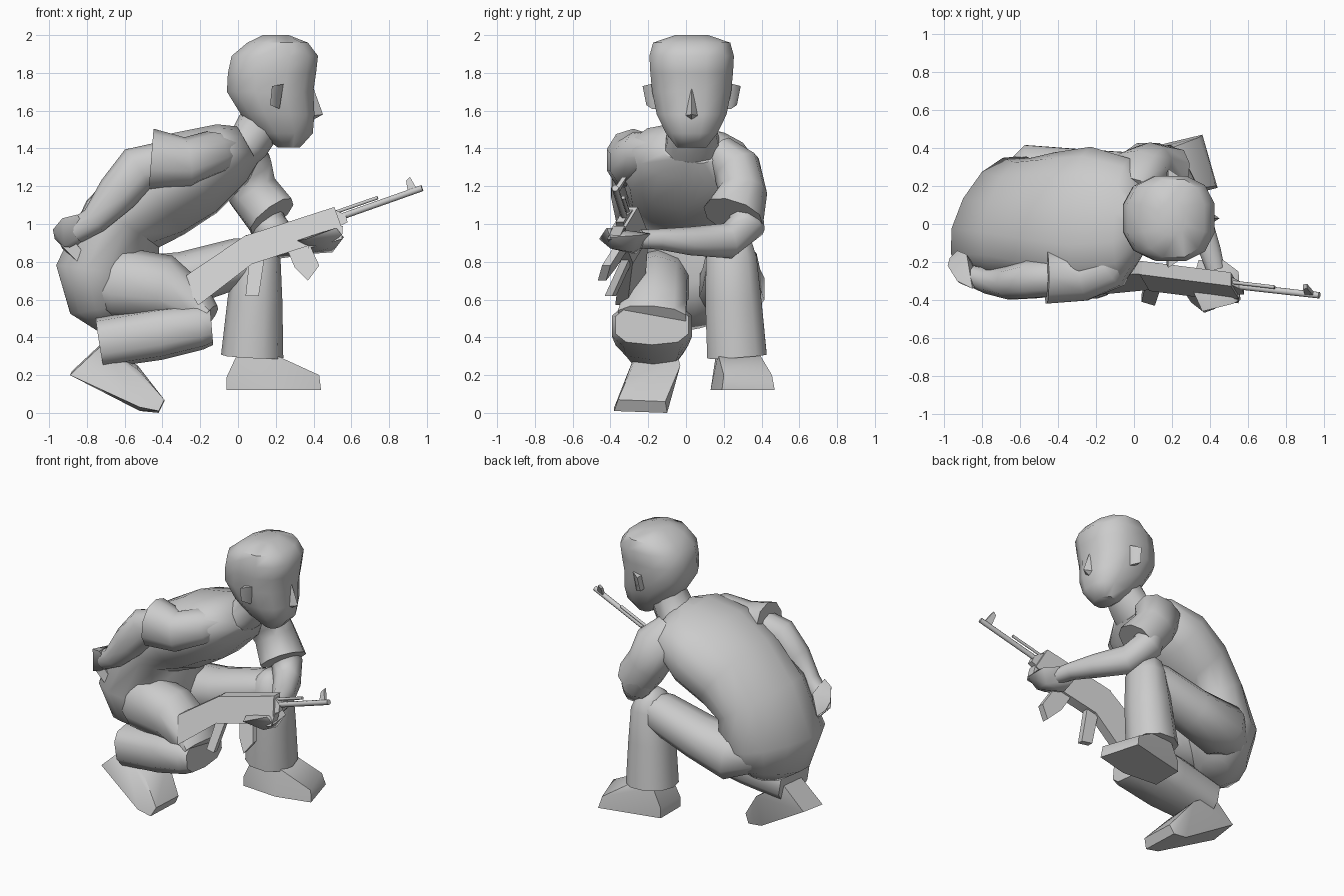
import bpy, bmesh, math
from mathutils import Vector


def finish(name, bm, angle=50):
    bmesh.ops.recalc_face_normals(bm, faces=bm.faces)
    me = bpy.data.meshes.new(name)
    bm.to_mesh(me)
    bm.free()
    ob = bpy.data.objects.new(name, me)
    bpy.context.collection.objects.link(ob)
    bpy.ops.object.select_all(action='DESELECT')
    ob.select_set(True)
    bpy.context.view_layer.objects.active = ob
    bpy.ops.object.shade_smooth_by_angle(angle=math.radians(angle))
    return ob


def loft(name, rings, side=(0, 1, 0), n=10, p=0.9, tan=None, angle=50):
    """Skin rings (x, y, z, side radius, other radius[, yaw skew]) along a path."""
    bm = bmesh.new()
    c = [Vector(r[:3]) for r in rings]
    loops = []
    for i, r in enumerate(rings):
        t = Vector(tan) if tan else (c[min(i + 1, len(c) - 1)] - c[max(i - 1, 0)])
        t.normalize()
        s = Vector((r[5], 1, 0)) if len(r) > 5 else Vector(side)
        s = (s - t * s.dot(t)).normalized()
        u = t.cross(s)
        loop = []
        for k in range(n):
            a = 2 * math.pi * (k + 0.5) / n
            ca, sa = math.cos(a), math.sin(a)
            ca = math.copysign(abs(ca) ** p, ca)
            sa = math.copysign(abs(sa) ** p, sa)
            loop.append(bm.verts.new(c[i] + s * ca * r[3] + u * sa * r[4]))
        loops.append(loop)
    for A, B in zip(loops, loops[1:]):
        for k in range(n):
            bm.faces.new((A[k], A[(k + 1) % n], B[(k + 1) % n], B[k]))
    bm.faces.new(loops[0])
    bm.faces.new(loops[-1])
    return finish(name, bm, angle)


def hull(name, pts, angle=55):
    bm = bmesh.new()
    for q in pts:
        bm.verts.new(q)
    res = bmesh.ops.convex_hull(bm, input=bm.verts)
    junk = [g for g in res['geom_interior'] if isinstance(g, bmesh.types.BMVert)]
    bmesh.ops.delete(bm, geom=junk, context='VERTS')
    return finish(name, bm, angle)


def gun_y(x, z):
    """The rifle lies in a leaning plane; gives its y for a side-view point."""
    return -0.29 - 0.1 * (x - 0.3) + 0.5 * (z - 0.97 - 0.378 * (x - 0.3))


def plate(name, pts, half):
    bm = bmesh.new()
    a = [bm.verts.new((x, gun_y(x, z) - half, z)) for x, z in pts]
    b = [bm.verts.new((x, gun_y(x, z) + half, z)) for x, z in pts]
    bm.faces.new(a)
    bm.faces.new(b)
    for i in range(len(pts)):
        j = (i + 1) % len(pts)
        bm.faces.new((a[i], a[j], b[j], b[i]))
    return finish(name, bm, 25)


def tube(name, p0, p1, r):
    ends = [(x, gun_y(x, z), z, r, r) for x, z in (p0, p1)]
    return loft(name, ends, n=8, p=1)


# Torso, bent forward with the left side leading
loft("torso", [(-.64, .03, .47, .14, .10, .5), (-.67, .02, .57, .28, .20, .55),
               (-.69, .02, .74, .36, .24, .55), (-.61, .03, 1.0, .33, .20, .5),
               (-.43, .03, 1.15, .35, .24, .42), (-.23, .03, 1.27, .38, .235, .36),
               (-.03, .03, 1.375, .32, .165, .36), (.05, .03, 1.42, .17, .11, .3)],
     n=14)

# Neck and head
loft("neck", [(-.05, .03, 1.35, .17, .12), (.06, .035, 1.435, .145, .115),
              (.13, .03, 1.55, .12, .12), (.16, .03, 1.62, .12, .12)])
loft("head", [(.27, .03, 1.405, .08, .06), (.25, .03, 1.48, .14, .15),
              (.21, .03, 1.58, .19, .20), (.17, .03, 1.70, .215, .235),
              (.18, .03, 1.80, .225, .24), (.195, .03, 1.89, .23, .235),
              (.21, .03, 1.96, .21, .165), (.2, .03, 2.0, .09, .07)],
     tan=(0, 0, 1), n=12, p=.8)
hull("nose", [(.385, .03, 1.76), (.45, .03, 1.58), (.37, -.025, 1.57),
              (.37, .085, 1.57), (.36, .03, 1.53), (.35, -.01, 1.7), (.35, .07, 1.7)])
for tag, s in (("right", -1), ("left", 1)):
    hull(tag + "_ear", [(x, .03 + s * d, z) for x, z, d in
         ((.18, 1.73, .26), (.24, 1.74, .22), (.17, 1.63, .24), (.22, 1.61, .21),
          (.18, 1.73, .19), (.24, 1.74, .19), (.17, 1.63, .17), (.22, 1.61, .17))])

# Right arm, reaching back
loft("right_sleeve", [(-.05, -.12, 1.39, .09, .08), (-.13, -.22, 1.375, .13, .12),
                      (-.27, -.28, 1.325, .13, .135), (-.46, -.28, 1.34, .145, .165)])
loft("right_arm", [(-.38, -.28, 1.33, .10, .11), (-.53, -.29, 1.29, .105, .125),
                   (-.64, -.31, 1.16, .09, .11), (-.76, -.30, 1.02, .07, .075),
                   (-.86, -.27, .96, .055, .065)])
hull("right_hand", [(-.98, -.22, .97), (-.97, -.18, .92), (-.93, -.30, 1.03),
                    (-.85, -.34, 1.05), (-.80, -.31, .96), (-.84, -.22, .87),
                    (-.93, -.14, .88), (-.88, -.16, 1.02), (-.92, -.31, .88)])
hull("right_fingers", [(-.94, -.28, .89), (-.93, -.16, .87), (-.86, -.27, .90),
                       (-.86, -.17, .90), (-.83, -.28, .78), (-.83, -.20, .79),
                       (-.78, -.27, .80), (-.79, -.21, .82)])

# Left arm, reaching across to hold the rifle
loft("left_sleeve", [(-.02, .18, 1.38, .12, .09), (.03, .27, 1.29, .16, .13),
                     (.08, .30, 1.17, .14, .13), (.18, .25, 1.04, .14, .165)],
     side=(1, 0, .3))
loft("left_arm", [(.10, .31, 1.15, .09, .09), (.16, .32, .99, .10, .10),
                  (.23, .22, .91, .09, .095), (.34, .02, .91, .075, .075),
                  (.40, -.14, .92, .06, .055), (.43, -.24, .92, .05, .05)],
     side=(1, .3, 0))
hull("left_hand", [(.34, -.19, .90), (.47, -.19, .95), (.55, -.25, .94),
                   (.56, -.40, .93), (.52, -.42, .98), (.36, -.46, .92),
                   (.30, -.33, .91), (.36, -.27, .84), (.50, -.28, .85),
                   (.48, -.40, .87)])

# Right leg, folded into a squat
loft("right_thigh", [(-.80, -.10, .70, .10, .12), (-.64, -.14, .69, .18, .19),
                     (-.40, -.16, .66, .175, .18), (-.22, -.17, .56, .18, .12),
                     (-.15, -.18, .51, .19, .07)])
loft("right_shin", [(-.73, -.17, .37, .16, .135), (-.42, -.18, .42, .20, .14),
                    (-.2, -.18, .46, .22, .125), (-.14, -.18, .465, .20, .105)], p=.7)
hull("right_foot", [(-.89, -.26, .20), (-.88, -.06, .22), (-.52, -.38, .03),
                    (-.42, -.38, .01), (-.42, -.10, 0), (-.52, -.10, .01),
                    (-.39, -.36, .07), (-.39, -.11, .06), (-.72, -.25, .36),
                    (-.72, -.06, .37), (-.53, -.29, .23), (-.53, -.03, .25)])

# Left leg, foot planted and knee raised
loft("left_thigh", [(-.66, .18, .66, .12, .12), (-.54, .24, .66, .185, .17),
                    (-.28, .24, .71, .16, .145), (.02, .24, .80, .14, .13),
                    (.14, .24, .84, .10, .09)])
loft("left_shin", [(.075, .27, .30, .165, .165), (.09, .25, .60, .155, .145),
                   (.10, .24, .82, .14, .125), (.09, .24, .91, .11, .09),
                   (.08, .24, .95, .05, .04)])
hull("left_foot", [(-.06, .15, .12), (-.06, .37, .12), (.36, .47, .12),
                   (.44, .19, .12), (.2, .13, .12), (-.06, .15, .19),
                   (-.06, .37, .19), (.34, .455, .2), (.43, .20, .2),
                   (0, .16, .32), (0, .37, .32), (.17, .39, .31), (.19, .17, .31)])

# Rifle
plate("rifle_stock", [(-.30, .71), (-.21, .57), (.05, .77), (.09, .80), (.04, .94)], .032)
plate("rifle_receiver", [(.03, .935), (.08, .79), (.42, .90), (.55, .98), (.51, 1.09)], .036)
plate("rifle_handguard", [(.38, .93), (.37, .87), (.55, .92), (.555, .99)], .03)
plate("rifle_grip", [(.06, .81), (.04, .62), (.11, .62), (.14, .82)], .02)
plate("rifle_magazine", [(.25, .89), (.30, .77), (.37, .70), (.43, .78), (.38, .89)], .022)
plate("rifle_gas_block", [(.50, 1.08), (.52, .98), (.58, 1.01), (.57, 1.05)], .02)
tube("rifle_barrel", (.48, 1.015), (.975, 1.19), .018)
tube("rifle_gas_tube", (.51, 1.06), (.74, 1.14), .01)
plate("rifle_front_sight", [(.90, 1.16), (.89, 1.23), (.91, 1.25), (.95, 1.18)], .012)
